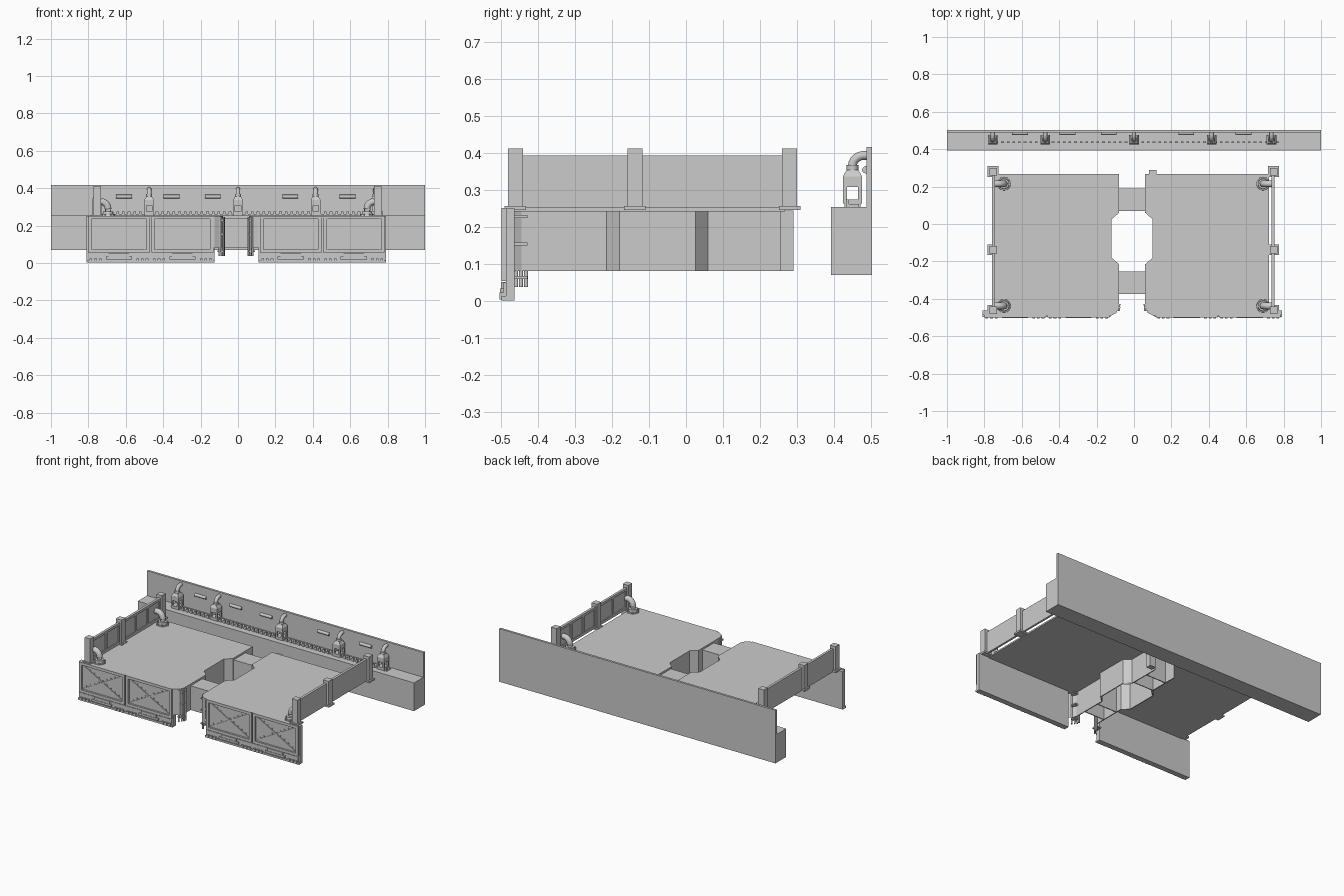
import bpy, bmesh, math
from mathutils import Vector, Matrix

if "Cube" in bpy.data.objects:
    bpy.data.objects.remove(bpy.data.objects["Cube"])

CX = -0.01  # symmetry line of the two decks


class Part:
    """Collects primitives in one bmesh and turns them into a named object."""
    def __init__(self, name, smooth=False):
        self.name, self.smooth, self.bm = name, smooth, bmesh.new()

    def box(self, x0, x1, y0, y1, z0, z1, rot=None):
        m = Matrix.Translation(((x0 + x1) / 2, (y0 + y1) / 2, (z0 + z1) / 2))
        if rot:
            m = m @ rot
        m = m @ Matrix.Diagonal((abs(x1 - x0), y1 - y0, z1 - z0, 1))
        bmesh.ops.create_cube(self.bm, size=1, matrix=m)

    def cone(self, x, y, z0, z1, r0, r1, n=16, turn=0.0):
        m = Matrix.Translation((x, y, (z0 + z1) / 2)) @ Matrix.Rotation(turn, 4, 'Z')
        bmesh.ops.create_cone(self.bm, cap_ends=True, segments=n, radius1=r0,
                              radius2=r1, depth=z1 - z0, matrix=m)

    def prism(self, pts, z0, z1):
        lo = [self.bm.verts.new((x, y, z0)) for x, y in pts]
        hi = [self.bm.verts.new((x, y, z1)) for x, y in pts]
        self.bm.faces.new(lo[::-1])
        self.bm.faces.new(hi)
        for i in range(len(pts)):
            j = (i + 1) % len(pts)
            self.bm.faces.new((lo[i], lo[j], hi[j], hi[i]))

    def tube(self, path, r, n=12):
        path = [Vector(p) for p in path]
        rings = []
        for i, p in enumerate(path):
            d = (path[min(i + 1, len(path) - 1)] - path[max(i - 1, 0)]).normalized()
            ref = Vector((1, 0, 0)) if abs(d.x) < 0.001 else Vector((0, 1, 0))
            u = d.cross(ref).normalized()
            v = d.cross(u)
            rings.append([self.bm.verts.new(p + r * (math.cos(a) * u + math.sin(a) * v))
                          for a in (2 * math.pi * k / n for k in range(n))])
        for a, b in zip(rings, rings[1:]):
            for k in range(n):
                self.bm.faces.new((a[k], a[(k + 1) % n], b[(k + 1) % n], b[k]))
        self.bm.faces.new(rings[0])
        self.bm.faces.new(rings[-1])

    def done(self):
        bmesh.ops.recalc_face_normals(self.bm, faces=self.bm.faces)
        me = bpy.data.meshes.new(self.name)
        self.bm.to_mesh(me)
        self.bm.free()
        ob = bpy.data.objects.new(self.name, me)
        bpy.context.collection.objects.link(ob)
        if self.smooth:
            bpy.context.view_layer.objects.active = ob
            ob.select_set(True)
            bpy.ops.object.shade_smooth_by_angle(angle=math.radians(40))
            ob.select_set(False)
        return ob


# Back block and upright wall
p = Part("back_block")
p.box(-1, 1, 0.392, 0.503, 0.07, 0.255)
p.done()
p = Part("back_wall")
p.box(-1, 1, 0.488, 0.503, 0.255, 0.417)
p.done()

# Rounded slot bars on the wall
p = Part("wall_slots", True)
for x in (-0.61, -0.355, -0.135, 0.28, 0.585):
    p.tube([(x - 0.042, 0.486, 0.355), (x + 0.042, 0.486, 0.355)], 0.01)
p.done()

# Toothed strip along the block
p = Part("toothed_strip")
p.box(-0.78, 0.775, 0.438, 0.468, 0.255, 0.263)
for i in range(52):
    x = -0.77 + i * 0.03
    p.box(x, x + 0.014, 0.432, 0.44, 0.255, 0.275)
p.done()

# Lanterns with open windows and hooked pipes
body, hook = Part("lanterns"), Part("lantern_hooks", True)
for x in (-0.755, -0.475, 0.0, 0.415, 0.735):
    y, h = 0.45, 0.026
    body.box(x - h, x + h, y - 0.022, y + 0.022, 0.255, 0.264)
    body.box(x - h, x + h, y - h, y + h, 0.264, 0.275)
    body.box(x - h, x + h, y - h, y + h, 0.308, 0.337)
    for sx in (-1, 1):
        for sy in (-1, 1):
            cx, cy = x + sx * 0.0205, y + sy * 0.0205
            body.box(cx - 0.0055, cx + 0.0055, cy - 0.0055, cy + 0.0055, 0.275, 0.308)
    body.cone(x, y, 0.337, 0.355, h * 1.41, 0.016 * 1.41, 4, math.pi / 4)
    hook.cone(x, y, 0.355, 0.368, 0.016, 0.016)
    arc = [(x, y + 0.032 * (1 - math.cos(t)), 0.366 + 0.028 * math.sin(t))
           for t in (math.pi / 2 * k / 6 for k in range(7))]
    hook.tube(arc + [(x, 0.49, 0.394)], 0.012)
body.done()
hook.done()

# Deck plates with inner contour walls (offset from symmetry line, y)
contour = [(0.115, -0.492), (0.085, -0.475), (0.07, -0.445), (0.07, -0.215),
           (0.11, -0.18), (0.11, 0.025), (0.07, 0.06), (0.07, 0.267)]
for s, name, edge in ((-1, "left", -0.755), (1, "right", 0.722)):
    inner = [(CX + s * a, b) for a, b in contour]
    p = Part(name + "_deck")
    p.prism([(edge, -0.492)] + inner + [(edge, 0.267)], 0.242, 0.252)
    p.done()
    back = [(x + s * 0.006, y) for x, y in reversed(inner)]
    p = Part(name + "_shaft_wall")
    p.prism(inner + back, 0.082, 0.244)
    p.done()

# Bridges joining both decks, hollow below
p = Part("bridges")
for y0, y1 in ((-0.375, -0.255), (0.07, 0.19)):
    p.box(CX - 0.072, CX + 0.072, y0, y1, 0.23, 0.24)
    p.box(CX - 0.072, CX + 0.072, y0, y0 + 0.006, 0.082, 0.23)
    p.box(CX - 0.072, CX + 0.072, y1 - 0.006, y1, 0.082, 0.23)
p.done()

p = Part("rear_stub")
p.box(0.08, 0.12, 0.255, 0.29, 0.082, 0.245)
p.done()

# Pipe bundles on the front inner corners
p = Part("corner_pipes", True)
for s in (-1, 1):
    for a, y in ((0.066, -0.432), (0.068, -0.446), (0.076, -0.459), (0.088, -0.472)):
        p.cone(CX + s * a, y, 0.038, 0.245, 0.0055, 0.0055, 10)
    for z in (0.06, 0.15, 0.225):
        xs = sorted((CX + s * 0.064, CX + s * 0.1))
        p.box(xs[0], xs[1], -0.466, -0.428, z, z + 0.008)
p.done()

# Front panels: plate, frames, cross braces with rivets, base ledge
for name, x0, x1 in (("left", -0.81, -0.125), ("right", 0.11, 0.79)):
    p = Part(name + "_front_panel")
    p.box(x0, x1, -0.487, -0.463, 0.004, 0.25)
    p.box(x0, x1, -0.498, -0.463, 0.002, 0.014)
    p.box(x0 + 0.01, x1 - 0.01, -0.493, -0.48, 0.014, 0.05)
    mid = (x0 + x1) / 2
    for a, b in ((x0 + 0.008, mid - 0.004), (mid + 0.004, x1 - 0.006)):
        z0, z1, w = 0.055, 0.252, 0.018
        p.box(a, b, -0.499, -0.486, z0, z0 + w)
        p.box(a, b, -0.499, -0.486, z1 - w, z1)
        p.box(a, a + w, -0.499, -0.486, z0 + w, z1 - w)
        p.box(b - w, b, -0.499, -0.486, z0 + w, z1 - w)
        xc, zc = (a + b) / 2, (z0 + z1) / 2
        dx, dz = b - a - 2 * w, z1 - z0 - 2 * w
        L, ang = math.hypot(dx, dz) * 0.96, math.atan2(dz, dx)
        for sg in (-1, 1):
            p.box(xc - L / 2, xc + L / 2, -0.492, -0.484, zc - 0.004, zc + 0.004,
                  Matrix.Rotation(sg * ang, 4, 'Y'))
            for k in range(-4, 5):
                rx, rz = xc + dx * k / 10, zc + sg * dz * k / 10 + 0.012
                p.box(rx - 0.003, rx + 0.003, -0.491, -0.485, rz - 0.003, rz + 0.003)
        # Ledge bar and small feet below each bay
        p.box(xc - 0.07, xc + 0.07, -0.503, -0.488, 0.02, 0.034)
        p.box(xc - 0.055, xc + 0.055, -0.5, -0.488, 0.034, 0.052)
        for k in (-0.15, -0.125, -0.1, 0.1, 0.125, 0.15):
            p.box(xc + k - 0.007, xc + k + 0.007, -0.504, -0.488, 0.005, 0.024)
    p.done()

# Side railings: posts, base plates, panels with inner frames
posts = (-0.461, -0.138, 0.28)
for name, x, s in (("left", -0.753, 1), ("right", 0.746, -1)):
    p = Part(name + "_railing")
    for y in posts:
        p.box(x - 0.02, x + 0.02, y - 0.02, y + 0.02, 0.25, 0.412)
        p.box(x - 0.029, x + 0.029, y - 0.029, y + 0.029, 0.246, 0.257)
    for ya, yb in zip(posts, posts[1:]):
        ya, yb = ya + 0.015, yb - 0.015
        p.box(x - 0.005, x + 0.005, ya, yb, 0.252, 0.394)
        xi, xo = sorted((x + s * 0.004, x + s * 0.011))
        p.box(xi, xo, ya, yb, 0.255, 0.272)
        p.box(xi, xo, ya, yb, 0.378, 0.394)
        n = round((yb - ya) / 0.13)
        for k in range(n + 1):
            yc = ya + 0.01 + (yb - ya - 0.02) * k / n
            p.box(xi, xo, yc - 0.008, yc + 0.008, 0.272, 0.378)
    p.done()

# Elbow pipes rising from the deck to the railings
p = Part("elbow_pipes", True)
for s, x in ((-1, -0.695), (1, 0.69)):
    for y in (-0.438, 0.215):
        p.cone(x, y, 0.25, 0.258, 0.036, 0.034)
        p.cone(x, y, 0.258, 0.274, 0.029, 0.027)
        arc = [(x + s * 0.038 * (1 - math.cos(t)), y, 0.29 + 0.038 * math.sin(t))
               for t in (math.pi / 2 * k / 7 for k in range(8))]
        p.tube([(x, y, 0.26)] + arc + [(x + s * 0.05, y, 0.328)], 0.018, 16)
        for k in range(6):
            a = k * math.pi / 3
            p.cone(x + 0.033 * math.cos(a), y + 0.033 * math.sin(a), 0.252, 0.263,
                   0.006, 0.006, 6)
p.done()
